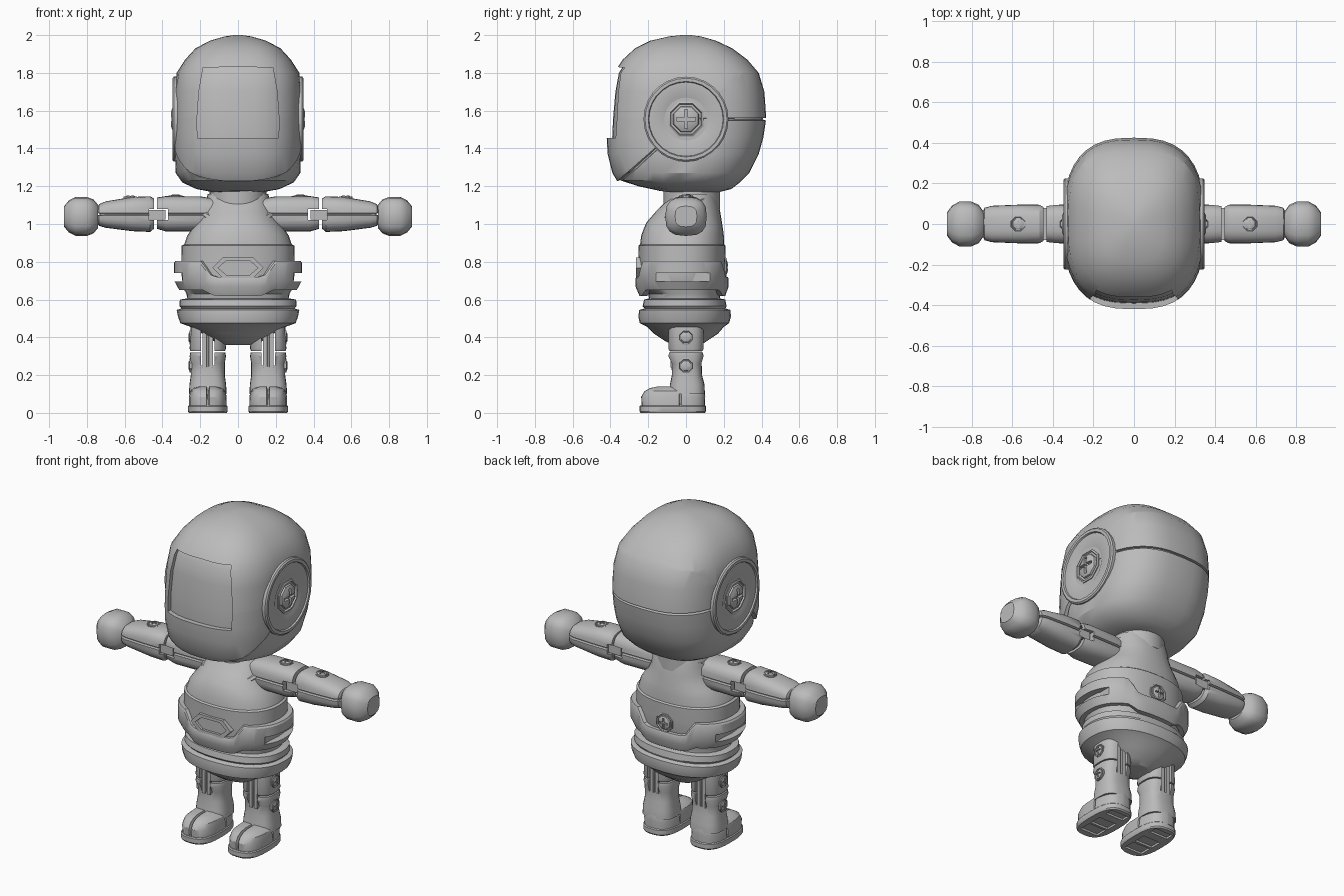
import bpy, bmesh, math
from mathutils import Vector, Matrix

if "Cube" in bpy.data.objects:
    bpy.data.objects.remove(bpy.data.objects["Cube"])

grey = bpy.data.materials.new("plain grey")
grey.diffuse_color = (0.5, 0.5, 0.5, 1)
grey.use_nodes = True
grey.node_tree.nodes["Principled BSDF"].inputs["Base Color"].default_value = grey.diffuse_color


def make(name, bm):
    bmesh.ops.recalc_face_normals(bm, faces=bm.faces[:])
    me = bpy.data.meshes.new(name)
    bm.to_mesh(me)
    bm.free()
    me.materials.append(grey)
    ob = bpy.data.objects.new(name, me)
    bpy.context.collection.objects.link(ob)
    return ob


def skin(bm, rings, closed=False):
    """Bridge equal rings of points; cap the ends or close into a loop."""
    vs = [[bm.verts.new(p) for p in r] for r in rings]
    n = len(vs[0])
    pairs = list(zip(vs, vs[1:])) + ([(vs[-1], vs[0])] if closed else [])
    for a, b in pairs:
        for i in range(n):
            j = (i + 1) % n
            bm.faces.new((a[i], a[j], b[j], b[i]))
    if not closed:
        bm.faces.new(vs[0])
        bm.faces.new(vs[-1])


def oval(hu, v0, v1, n, seg):
    """Superellipse outline."""
    out = []
    for i in range(seg):
        c, s = math.cos(2 * math.pi * i / seg), math.sin(2 * math.pi * i / seg)
        u = math.copysign(abs(c) ** (2 / n), c) * hu
        v = math.copysign(abs(s) ** (2 / n), s) * (v1 - v0) / 2 + (v0 + v1) / 2
        out.append((u, v))
    return out


def loft(name, rows, n=2.6, seg=32, axis="z", cx=0, limit=9):
    """Rows are (position, half width, low, high)."""
    rings = []
    for t, hu, v0, v1 in rows:
        pts = [(max(-limit, min(limit, u)), v) for u, v in oval(hu, v0, v1, n, seg)]
        rings.append([(u + cx, v, t) if axis == "z" else (t, u, v) for u, v in pts])
    bm = bmesh.new()
    skin(bm, rings)
    return make(name, bm)


def lathe(name, prof, seg, loc, axis, turn=0.0):
    m = Matrix.Translation(loc) @ Vector(axis).to_track_quat("Z", "Y").to_matrix().to_4x4()
    bm = bmesh.new()
    skin(bm, [[m @ Vector((r * math.cos(turn + 2 * math.pi * i / seg),
                           r * math.sin(turn + 2 * math.pi * i / seg), h))
               for i in range(seg)] for r, h in prof])
    return make(name, bm)


def box(name, lo, hi, m=Matrix()):
    lo, hi = Vector(lo), Vector(hi)
    bm = bmesh.new()
    bmesh.ops.create_cube(bm, size=1, matrix=m @ Matrix.Translation((lo + hi) / 2) @ Matrix.Diagonal((*(hi - lo), 1)))
    return make(name, bm)


def prism(name, pts, y0, y1):
    bm = bmesh.new()
    skin(bm, [[(x, y, z) for x, z in pts] for y in (y0, y1)])
    return make(name, bm)


def cut(ob, tool):
    md = ob.modifiers.new("cut", "BOOLEAN")
    md.operation, md.solver, md.object = "DIFFERENCE", "EXACT", tool
    bpy.context.view_layer.objects.active = ob
    bpy.ops.object.modifier_apply(modifier=md.name)
    bpy.data.objects.remove(tool)


def groove(ob, co, no, where, w=0.008, depth=0.018, step=None):
    """Press a narrow seam into the surface along a plane."""
    co, no = Vector(co), Vector(no).normalized()
    bm = bmesh.new()
    bm.from_mesh(ob.data)
    for k in (-1, -0.5, 0.5, 1):
        bmesh.ops.bisect_plane(bm, geom=bm.verts[:] + bm.edges[:] + bm.faces[:],
                               plane_co=co + no * w * k, plane_no=no, dist=1e-5)
    bm.normal_update()
    moves = []
    for v in bm.verts:
        d = (v.co - co).dot(no)
        if where(v.co) and abs(d) < w * 0.6:
            moves.append((v, v.normal * depth))
        elif step and d < 0:
            moves.append((v, v.normal * step(v.co)))
    for v, off in moves:
        v.co -= off
    bm.to_mesh(ob.data)
    bm.free()


def mirror(ob):
    bpy.context.view_layer.objects.active = ob
    ob.modifiers.new("mirror", "MIRROR").use_mirror_merge = False
    bpy.ops.object.modifier_apply(modifier="mirror")


def screw(name, loc, axis, r, both=True):
    prof = [(1, -.4), (1, .1), (.9, .15), (.84, .02), (.74, .02), (.7, .15), (.5, .25), (.2, .28)]
    ob = lathe(name, [(a * r, h * r) for a, h in prof], 8, loc, axis, math.pi / 8)
    m = Matrix.Translation(loc) @ Vector(axis).to_track_quat("Z", "Y").to_matrix().to_4x4()
    for a, b in ((.5, .09), (.09, .5)):
        cut(ob, box("slot", (-a * r, -b * r, .1 * r), (a * r, b * r, .5 * r), m))
    if both:
        mirror(ob)


# Helmet with recessed visor, jaw seam and rear seam
rows = [(1.17, .14, -.14, .18), (1.185, .22, -.25, .24), (1.22, .295, -.36, .285),
        (1.27, .33, -.39, .335), (1.37, .345, -.415, .385), (1.46, .348, -.42, .41),
        (1.56, .348, -.415, .425), (1.7, .343, -.402, .415), (1.8, .325, -.382, .385),
        (1.87, .28, -.335, .325), (1.93, .225, -.27, .245), (1.97, .15, -.19, .16),
        (1.993, .07, -.09, .08), (2.0, .02, -.025, .025)]
helmet = loft("helmet", rows, 2.7, 40, limit=.333)
inner = loft("visor_depth", [(t, h, a * .93, b) for t, h, a, b in rows], 2.7, 40)
visor = prism("visor_cutter", [(-.185, 1.828), (0, 1.832), (.185, 1.828), (.207, 1.7), (.217, 1.56),
                               (.215, 1.455), (-.215, 1.455), (-.217, 1.56), (-.207, 1.7)], -.6, -.2)
cut(visor, inner)
groove(helmet, (0, 0, 1.555), (0, 0, 1), lambda p: p.y > .05)
groove(helmet, (0, -.155, 1.4), (0, -.66, .75), lambda p: p.y < -.1, depth=.024,
       step=lambda p: .014 * max(0, min(1, (-.1 - p.y) / .1)))
cut(helmet, visor)

# Ear discs
mirror(lathe("ear_disc", [(.225, -.06), (.225, .005), (.217, .012), (.2, .012), (.196, .003), (.13, .006), (.11, -.004)],
             28, (.335, 0, 1.555), (1, 0, 0)))
screw("ear_screw", (.328, 0, 1.555), (1, 0, 0), .1)

# Torso with waist and hip bands
loft("torso", [(.36, .085, -.07, .08), (.38, .13, -.11, .11), (.42, .19, -.17, .17),
               (.455, .25, -.205, .2), (.475, .305, -.245, .228), (.51, .318, -.252, .238),
               (.545, .325, -.248, .235), (.553, .3, -.22, .21), (.565, .31, -.23, .215),
               (.6, .308, -.222, .208), (.606, .27, -.195, .18), (.63, .272, -.2, .18),
               (.66, .29, -.24, .19), (.74, .3, -.25, .205), (.8, .3, -.25, .208),
               (.885, .298, -.252, .21), (.892, .285, -.243, .202), (.94, .268, -.237, .2),
               (.98, .24, -.222, .195), (1.01, .215, -.208, .19), (1.06, .185, -.165, .182),
               (1.11, .172, -.115, .172), (1.16, .16, -.08, .155)], 2.3)
lathe("neck", [(.15, 1.08), (.15, 1.19)], 24, (0, .03, 0), (0, 0, 1))
tilt = math.radians(25)
lathe("collar", [(.14, -.03), (.195, -.03), (.2, 0), (.188, .012), (.135, .012)], 24,
      (0, -.02, 1.08), (0, -math.sin(tilt), math.cos(tilt)))


# Belt that dips under the buckle and the back screw
def belt_section(p):
    t = max(0, min(1, (.2 - abs(p[0])) / .06))
    top, low = .805 - .085 * t, .65 - .03 * t
    return [(p[0] * k, p[1] * k, z) for k, z in
            ((.8, low), (.92, low), (1, low + .05), (1.0, top - .01), (.98, top), (.8, top))]


bm = bmesh.new()
skin(bm, [belt_section(p) for p in oval(.338, -.268, .226, 2.3, 64)], closed=True)
belt = make("belt", bm)
for s in (-1, 1):
    slot = box("side_slot", (s * .318 - .03, -.16, .695), (s * .318 + .03, .15, .74))
    cut(belt, slot)
hexagon = [(-1, 0), (-.6, 1), (.6, 1), (1, 0), (.6, -1), (-.6, -1)]
buckle = prism("buckle", [(x * .135, .768 + z * .055) for x, z in hexagon], -.265, -.22)
cut(buckle, prism("recess", [(x * .105, .768 + z * .037) for x, z in hexagon], -.3, -.25))
screw("back_screw", (0, .206, .77), (0, 1, 0), .058, both=False)

# Arms
arm = {"upper_arm": [(.1, .08, .98, 1.13), (.2, .095, .962, 1.146), (.38, .096, .96, 1.148), (.43, .09, .975, 1.14)],
       "forearm": [(.445, .085, .975, 1.135), (.465, .096, .958, 1.147), (.56, .096, .962, 1.143),
                   (.7, .09, .98, 1.12), (.735, .08, .99, 1.105), (.745, .06, 1.0, 1.09)],
       "hand": [(.74, .06, .98, 1.1), (.765, .095, .95, 1.13), (.8, .11, .937, 1.143),
                (.86, .11, .937, 1.143), (.895, .092, .955, 1.125), (.92, .058, .985, 1.095)]}
for name, r in arm.items():
    part = loft(name, r, 2.8, 16 if name == "hand" else 24, axis="x")
    if name != "hand":
        groove(part, (0, 0, 1.052), (0, 0, 1), lambda p: abs(p.y) > .03, w=.007, depth=.012)
        x0, x1 = (.37, .5) if name == "upper_arm" else (.4, .47)
        cut(part, box("elbow_slot", (x0, -.2, 1.02), (x1, .2, 1.08)))
    mirror(part)
mirror(box("elbow_joint", (.385, -.08, 1.025), (.48, .08, 1.075)))
for x, z in ((.33, 1.146), (.57, 1.14)):
    screw("arm_screw", (x, 0, z), (0, 0, 1), .04)

# Legs
leg = {"thigh": [(.328, .092, -.09, .09), (.34, .096, -.095, .095), (.46, .09, -.095, .095)],
       "shin": [(.1, .1, -.09, .1), (.15, .097, -.085, .098), (.2, .09, -.075, .085),
                (.26, .09, -.076, .083), (.3, .096, -.095, .095), (.32, .093, -.092, .092)]}
for name, r in leg.items():
    part = loft(name, r, 2.8, 24, cx=.16)
    cut(part, box("knee_slot", (.125, -.2, .25), (.195, .2, .44)))
    mirror(part)
tongue = box("knee_joint", (.132, -.082, .24), (.188, .082, .45))
groove(tongue, (.16, 0, 0), (1, 0, 0), lambda p: abs(p.y) > .05, w=.007, depth=.012)
mirror(tongue)
for z in (.4, .25):
    screw("leg_screw", (.252, 0, z), (1, 0, 0), .04)

# Boots with toe seam, heel seam and treaded soles
boot = loft("boot", [(.035, .1, -.235, .1), (.085, .1, -.238, .102), (.115, .093, -.22, .1),
                     (.132, .075, -.19, .095), (.14, .045, -.15, .08)], 2.8, 28, cx=.16)
groove(boot, (.16, 0, 0), (1, 0, 0), lambda p: p.y < -.05 and p.z > .04)
groove(boot, (0, -.03, 0), (0, 1, 0), lambda p: p.z > .04, w=.006, depth=.01)
mirror(boot)
sole = loft("sole", [(0, .1, -.24, .1), (.008, .105, -.246, .106), (.035, .105, -.246, .106), (.04, .1, -.24, .1)],
            2.8, 28, cx=.16)
for y0, y1 in ((-.2, -.125), (-.11, -.035), (.02, .07)):
    cut(sole, box("tread", (.1, y0, -.05), (.22, y1, .012)))
mirror(sole)

# Smooth shading with crisp edges
for ob in bpy.context.scene.objects:
    bpy.ops.object.select_all(action="DESELECT")
    ob.select_set(True)
    bpy.context.view_layer.objects.active = ob
    bpy.ops.object.shade_smooth_by_angle(angle=math.radians(32))
